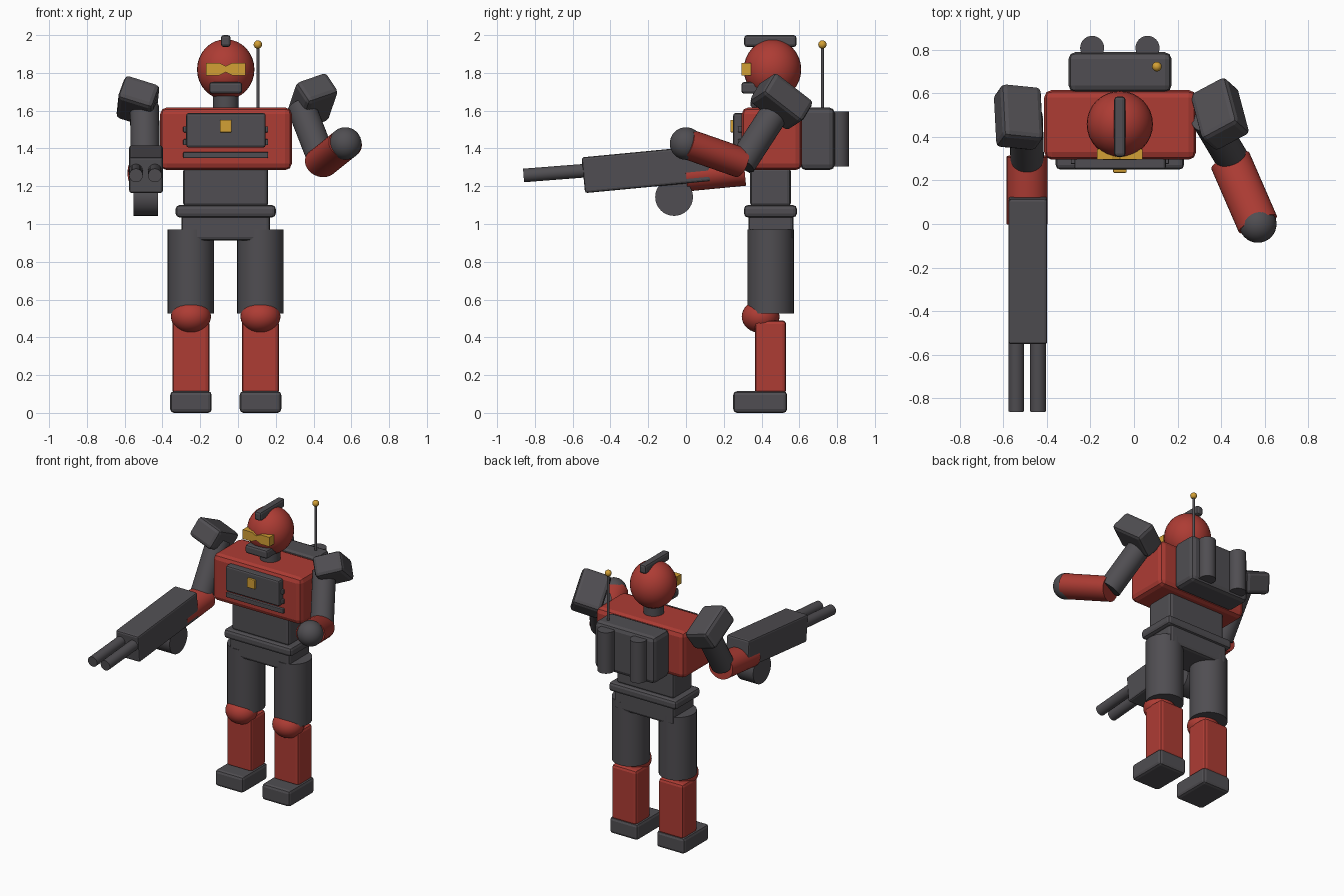
import bpy, math
from mathutils import Vector, Matrix

cube = bpy.data.objects.get("Cube")
if cube:
    bpy.data.objects.remove(cube, do_unlink=True)


def material(name, color):
    m = bpy.data.materials.new(name)
    m.use_nodes = True
    m.diffuse_color = color
    bsdf = next(n for n in m.node_tree.nodes if n.type == "BSDF_PRINCIPLED")
    bsdf.inputs["Base Color"].default_value = color
    return m


RED = material("armour red", (0.42, 0.045, 0.034, 1))
GREY = material("dark grey", (0.08, 0.076, 0.084, 1))
GOLD = material("gold", (0.65, 0.35, 0.035, 1))
MID = -0.065  # body centre line


def finish(name, mat, smooth=True):
    ob = bpy.context.object
    ob.name = name
    ob.data.materials.clear()
    ob.data.materials.append(mat)
    if smooth:
        bpy.ops.object.shade_smooth_by_angle(angle=math.radians(40))
    return ob


def box(name, mat, center, size, bevel=0.02, rot=None):
    """Bevelled block, optionally turned by a rotation matrix."""
    bpy.ops.mesh.primitive_cube_add(size=1)
    ob = bpy.context.object
    ob.data.transform(Matrix.Diagonal((*size, 1)))
    if rot:
        ob.rotation_euler = rot.to_euler()
    ob.location = center
    if bevel:
        mod = ob.modifiers.new("bevel", "BEVEL")
        mod.width = bevel
        mod.segments = 2
    return finish(name, mat, False)


def span(name, mat, xs, ys, zs, bevel=0.02):
    """Block given by its low and high limits on each axis."""
    lims = (xs, ys, zs)
    return box(name, mat, [(a + b) / 2 for a, b in lims],
               [b - a for a, b in lims], bevel)


def tube(name, mat, a, b, r, flat=1.0):
    """Cylinder from a to b; flat squashes it across its upright axis."""
    a, b = Vector(a), Vector(b)
    bpy.ops.mesh.primitive_cylinder_add(vertices=32, radius=r, depth=(b - a).length)
    ob = bpy.context.object
    ob.data.transform(Matrix.Diagonal((1, flat, 1, 1)))
    ob.rotation_euler = (b - a).to_track_quat("Z", "Y").to_euler()
    ob.location = (a + b) / 2
    return finish(name, mat)


def ball(name, mat, center, radii):
    bpy.ops.mesh.primitive_uv_sphere_add(segments=32, ring_count=16, radius=1, location=center)
    bpy.context.object.data.transform(Matrix.Diagonal((*radii, 1)))
    return finish(name, mat)


def frame(up, forward):
    """Rotation whose z is up and whose -y is as near forward as possible."""
    z = Vector(up).normalized()
    y = -Vector(forward)
    y = (y - z * y.dot(z)).normalized()
    return Matrix((y.cross(z), y, z)).transposed()


# Legs
for side, s in (("left", 1), ("right", -1)):
    x = MID + s * 0.184
    span(side + "_foot", GREY, (x - 0.11, x + 0.11), (0.25, 0.535), (0, 0.115))
    span(side + "_shin", RED, (x - 0.098, x + 0.098), (0.365, 0.53), (0.1, 0.49))
    ball(side + "_knee", RED, (x, 0.395, 0.51), (0.106, 0.1, 0.087))
    tube(side + "_thigh", GREY, (x, 0.448, 0.525), (x, 0.448, 0.972), 0.123)

# Torso
span("pelvis", GREY, (-0.3, 0.17), (0.33, 0.57), (0.912, 1.06))
span("belt", GREY, (-0.33, 0.2), (0.307, 0.587), (1.035, 1.1))
span("abdomen", GREY, (-0.29, 0.16), (0.34, 0.555), (1.09, 1.3))
span("chest", RED, (-0.412, 0.285), (0.295, 0.615), (1.285, 1.617), 0.035)

# Chest panel with vents and badge
span("chest_panel", GREY, (-0.274, 0.146), (0.25, 0.31), (1.405, 1.587), 0.012)
for i in range(3):
    z = 1.365 + i * 0.068
    span(f"chest_vent_{i + 1}", GREY, (-0.29, 0.16), (0.275, 0.31), (z - 0.016, z + 0.016), 0.005)
span("chest_badge", GOLD, (-0.096, -0.034), (0.235, 0.27), (1.485, 1.551), 0.005)

# Backpack, tanks and antenna
span("backpack", GREY, (-0.3, 0.172), (0.605, 0.788), (1.285, 1.617), 0.03)
for side, s in (("left", 1), ("right", -1)):
    x = MID + s * 0.127
    tube(side + "_tank", GREY, (x, 0.808, 1.305), (x, 0.808, 1.595), 0.055)
tube("antenna", GREY, (0.105, 0.722, 1.6), (0.105, 0.722, 1.95), 0.008)
ball("antenna_tip", GOLD, (0.105, 0.722, 1.95), (0.022,) * 3)

# Head
tube("neck", GREY, (MID, 0.455, 1.6), (MID, 0.455, 1.72), 0.067)
ball("head", RED, (MID, 0.458, 1.818), (0.152, 0.152, 0.16))
span("head_crest", GREY, (MID - 0.026, MID + 0.026), (0.308, 0.585), (1.937, 2.0), 0.015)
span("mouth_guard", GREY, (MID - 0.087, MID + 0.087), (0.293, 0.41), (1.69, 1.752), 0.015)

# Visor: bow-tie outline given thickness
half = [(0, 0.016), (0.035, 0.033), (0.105, 0.033)]
outline = half + [(x, -z) for x, z in reversed(half)]
outline += [(-x, z) for x, z in outline[::-1][1:-1]]
mesh = bpy.data.meshes.new("visor")
mesh.from_pydata([(x, 0, z) for x, z in outline], [], [list(range(len(outline)))])
visor = bpy.data.objects.new("visor", mesh)
bpy.context.collection.objects.link(visor)
visor.location = (MID, 0.295, 1.82)
mesh.materials.append(GOLD)
thick = visor.modifiers.new("thickness", "SOLIDIFY")
thick.thickness = 0.05
normal_y = mesh.polygons[0].normal.y
thick.offset = 1 if normal_y > 0 else -1

# Left arm, bent with a free hand
elbow, hand = (0.442, 0.29, 1.325), (0.568, 0.0, 1.426)
PAD = (0.195, 0.27, 0.145)
box("left_shoulder_pad", GREY, (0.394, 0.505, 1.648), PAD, 0.025,
    frame((-0.5, 0.45, 0.75), (0.47, -0.88, 0)))
tube("left_upper_arm", GREY, (0.335, 0.49, 1.62), (0.452, 0.295, 1.32), 0.076)
tube("left_forearm", RED, elbow, hand, 0.095, 0.85)
ball("left_hand", GREY, hand, (0.086,) * 3)

# Right arm, reaching forward into the gun
box("right_shoulder_pad", GREY, (-0.53, 0.49, 1.648), PAD, 0.025,
    frame((0.3, 0.42, 0.83), (-0.1, -1, 0)))
tube("right_upper_arm", GREY, (-0.495, 0.49, 1.62), (-0.49, 0.29, 1.3), 0.077)
tube("right_forearm", RED, (-0.49, 0.31, 1.285), (-0.49, 0.0, 1.255), 0.094, 0.88)

# Gun
aim = Vector((0, -0.995, -0.095))
core = Vector((-0.487, -0.21, 1.29))
box("gun_body", GREY, core, (0.178, 0.67, 0.19), 0.012, frame((0, -0.095, 0.995), aim))
for side, s in (("left", 1), ("right", -1)):
    x = -0.49 + s * 0.05
    tube(side + "_barrel", GREY, (x, -0.5, 1.285), (x, -0.86, 1.257), 0.036)
tube("gun_drum", GREY, (-0.553, -0.063, 1.143), (-0.423, -0.063, 1.143), 0.1)
